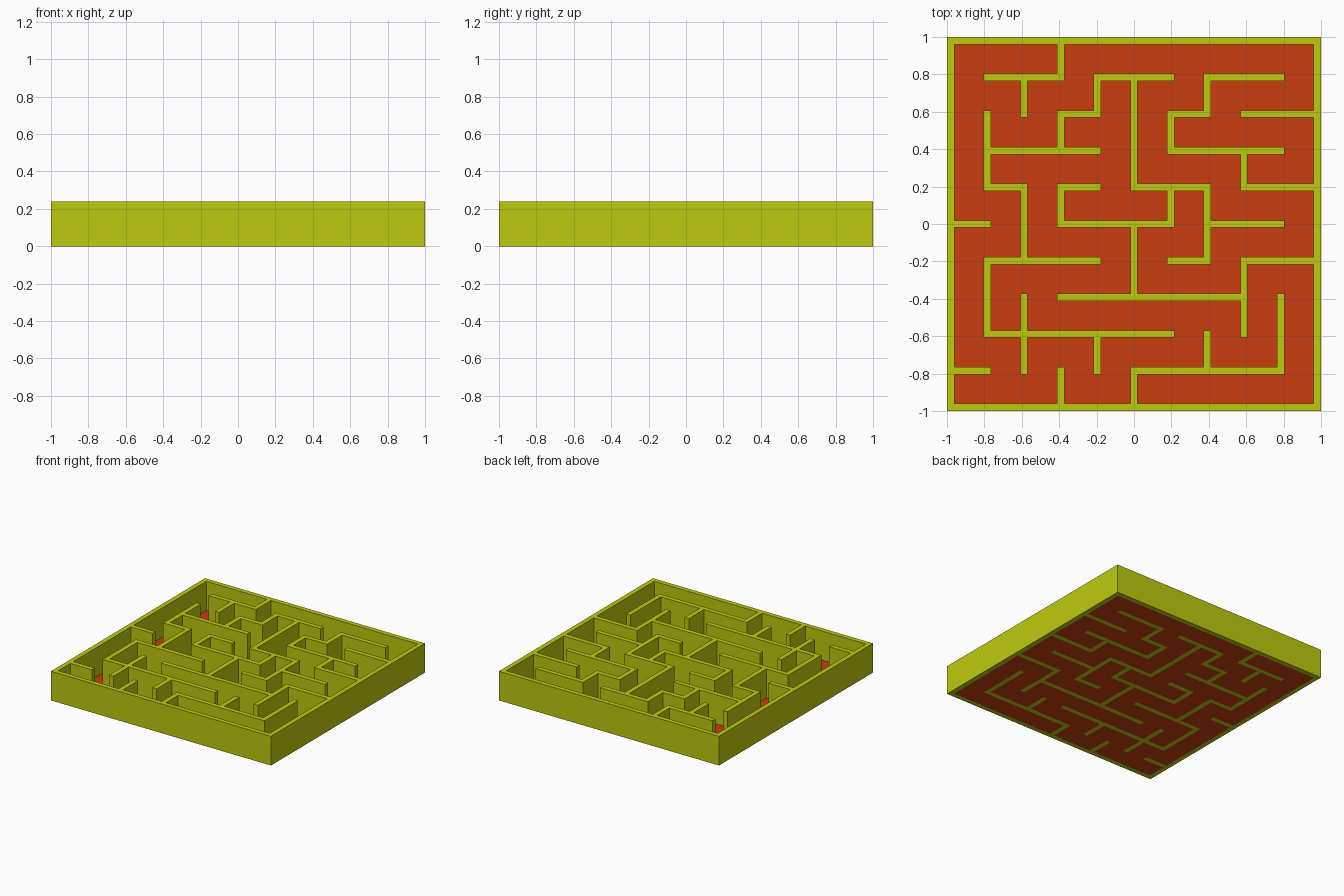
import bpy, bmesh
from math import radians

if "Cube" in bpy.data.objects:
    bpy.data.objects.remove(bpy.data.objects["Cube"])

P = 2 / 10.2          # maze cell pitch
T = 0.2 * P           # wall thickness
H = 0.24              # wall height

# Wall runs on grid lines: line index -> (start, end) pairs, in cells from the centre
ROWS = {5: [(-5, 5)], 4: [(-4, -2), (-1, 1), (2, 4)], 3: [(-2, -1), (1, 2), (3, 5)],
        2: [(-4, -1), (1, 4)], 1: [(-4, -3), (-2, -1), (0, 2), (3, 5)],
        0: [(-5, -4), (-2, 1), (2, 4)], -1: [(-4, -1), (1, 2), (3, 5)],
        -2: [(-2, 3)], -3: [(-4, 1)], -4: [(-5, -4), (0, 4)], -5: [(-5, 5)]}
COLS = {-5: [(-5, 5)], -4: [(1, 3), (-3, -1)], -3: [(3, 4), (-1, 1), (-4, -2)],
        -2: [(4, 5), (2, 3), (0, 1), (-5, -4)], -1: [(3, 4), (-4, -3)],
        0: [(1, 4), (-2, 0), (-5, -4)], 1: [(2, 3), (0, 1)],
        2: [(3, 4), (-1, 1), (-4, -3)], 3: [(1, 2), (-3, -1)],
        4: [(-4, -2)], 5: [(-5, 5)]}


def material(name, color):
    mat = bpy.data.materials.new(name)
    mat.diffuse_color = (*color, 1)
    mat.use_nodes = True
    mat.node_tree.nodes["Principled BSDF"].inputs["Base Color"].default_value = mat.diffuse_color
    return mat


def add_object(name, bm, mat):
    mesh = bpy.data.meshes.new(name)
    bm.to_mesh(mesh)
    bm.free()
    mesh.materials.append(mat)
    obj = bpy.data.objects.new(name, mesh)
    bpy.context.collection.objects.link(obj)
    return obj


# Maze plan: alternating thin (post) and wide (passage) strips, filled where a wall runs
filled = set()
for line, runs in ROWS.items():
    for a, b in runs:
        filled |= {(i, 2 * line + 10) for i in range(2 * a + 10, 2 * b + 11)}
for line, runs in COLS.items():
    for a, b in runs:
        filled |= {(2 * line + 10, j) for j in range(2 * a + 10, 2 * b + 11)}
edges = [(k // 2 - 5) * P + (T / 2 if k % 2 else -T / 2) for k in range(22)]

# Walls: flat plan raised into one solid, with no faces hidden inside
bm = bmesh.new()
for i, j in sorted(filled):
    x0, x1, y0, y1 = edges[i], edges[i + 1], edges[j], edges[j + 1]
    bm.faces.new([bm.verts.new((x, y, 0)) for x, y in ((x0, y0), (x1, y0), (x1, y1), (x0, y1))])
bmesh.ops.remove_doubles(bm, verts=bm.verts, dist=1e-4)
base = bm.faces[:]
raised = bmesh.ops.extrude_face_region(bm, geom=base, use_keep_orig=True)["geom"]
bmesh.ops.translate(bm, vec=(0, 0, H), verts=[v for v in raised if isinstance(v, bmesh.types.BMVert)])
bmesh.ops.recalc_face_normals(bm, faces=bm.faces)
add_object("maze_walls", bm, material("wall_yellow", (0.515, 0.591, 0.005)))

# Floor: single sheet under the passages, reaching the middle of the outer walls
bm = bmesh.new()
bmesh.ops.create_grid(bm, x_segments=1, y_segments=1, size=5 * P)
bmesh.ops.translate(bm, vec=(0, 0, 0.0005), verts=bm.verts)
add_object("maze_floor", bm, material("floor_red", (0.578, 0.048, 0.005)))
